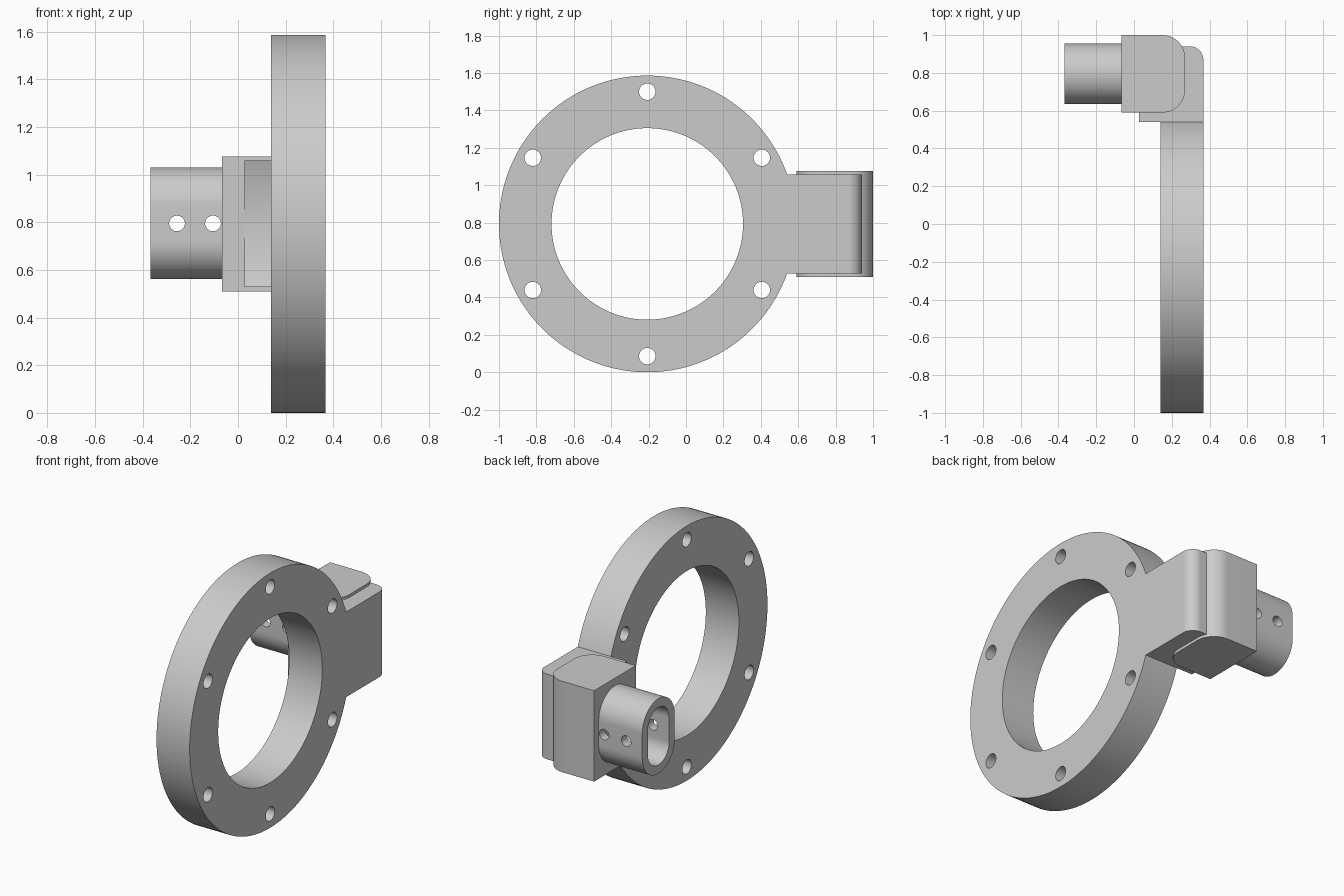
import bpy
import bmesh
import math
from mathutils import Vector

cube = bpy.data.objects.get("Cube")
if cube:
    bpy.data.objects.remove(cube, do_unlink=True)

grey = bpy.data.materials.new("plain_grey")
grey.use_nodes = True
COLOUR = (0.6, 0.6, 0.6, 1)
grey.diffuse_color = COLOUR
grey.node_tree.nodes["Principled BSDF"].inputs["Base Color"].default_value = COLOUR

RING_Y, MID_Z = -0.207, 0.793
RING_R = 0.793
X_IN, X_OUT = 0.139, 0.367


def arc(cx, cy, r, start, end, n):
    """Points along an arc, angles in degrees."""
    return [(cx + r * math.cos(math.radians(start + (end - start) * i / n)),
             cy + r * math.sin(math.radians(start + (end - start) * i / n)))
            for i in range(n + 1)]


def circle(cx, cy, r, n):
    return arc(cx, cy, r, 0, 360, n)[:-1]


def prism(name, outline, axis, low, high):
    """Extrude a flat outline along an axis; outline holds the other two axes in order."""
    def place(p, h):
        co = list(p)
        co.insert("xyz".index(axis), h)
        return Vector(co)

    bm = bmesh.new()
    face = bm.faces.new([bm.verts.new(place(p, low)) for p in outline])
    ext = bmesh.ops.extrude_face_region(bm, geom=[face])
    verts = [g for g in ext["geom"] if isinstance(g, bmesh.types.BMVert)]
    bmesh.ops.translate(bm, verts=verts, vec=place((0, 0), high - low))
    bmesh.ops.recalc_face_normals(bm, faces=bm.faces)
    mesh = bpy.data.meshes.new(name)
    bm.to_mesh(mesh)
    bm.free()
    mesh.materials.append(grey)
    obj = bpy.data.objects.new(name, mesh)
    bpy.context.collection.objects.link(obj)
    return obj


def combine(target, other, operation):
    """Apply a boolean and discard the helper."""
    mod = target.modifiers.new("combine", 'BOOLEAN')
    mod.operation, mod.object, mod.solver = operation, other, 'EXACT'
    bpy.context.view_layer.objects.active = target
    bpy.ops.object.modifier_apply(modifier=mod.name)
    bpy.data.objects.remove(other, do_unlink=True)


def smooth(obj):
    obj.data.shade_smooth()
    obj.data.set_sharp_from_angle(angle=math.radians(30))


def stadium(y, z, r, half_straight):
    return (arc(y, z + half_straight, r, 0, 180, 32)
            + arc(y, z - half_straight, r, 180, 360, 32))


# Side arm: rounded outer corner, hollowed to follow the ring's rim
arm_outline = ([(0.027, 0.4), (X_OUT, 0.4)]
               + arc(X_OUT - 0.07, 0.87, 0.07, 0, 90, 16) + [(0.027, 0.94)])
arm = prism("side_arm", arm_outline, "z", MID_Z - 0.265, MID_Z + 0.265)
rim = circle(RING_Y, MID_Z, RING_R, 160)
combine(arm, prism("rim_cutter", rim, "x", -0.3, X_IN), 'DIFFERENCE')

# Mounting ring joined to the arm, then bored and drilled
ring = prism("mounting_ring", rim, "x", X_IN, X_OUT)
combine(ring, arm, 'UNION')
combine(ring, prism("bore", circle(RING_Y, MID_Z, 0.512, 128), "x", -0.2, 0.6), 'DIFFERENCE')
for i in range(6):
    a = math.radians(30 + 60 * i)
    hole = circle(RING_Y + 0.707 * math.cos(a), MID_Z + 0.707 * math.sin(a), 0.044, 32)
    combine(ring, prism("bolt_hole", hole, "x", -0.2, 0.6), 'DIFFERENCE')
smooth(ring)

# Housing block with two rounded vertical edges
R = 0.12
block_outline = ([(-0.067, 0.59)] + arc(0.27 - R, 0.59 + R, R, -90, 0, 20)
                 + arc(0.27 - R, 1 - R, R, 0, 90, 20) + [(-0.067, 1)])
smooth(prism("housing_block", block_outline, "z", MID_Z - 0.283, MID_Z + 0.283))

# Hollow oblong socket with two cross holes
SOCKET_Y = 0.795
socket = prism("socket_tube", stadium(SOCKET_Y, MID_Z + 0.002, 0.16, 0.074),
               "x", -0.367, -0.067)
combine(socket, prism("socket_bore", stadium(SOCKET_Y, MID_Z + 0.002, 0.105, 0.074),
                      "x", -0.5, 0.1), 'DIFFERENCE')
for x in (-0.256, -0.105):
    combine(socket, prism("pin_hole", circle(x, MID_Z + 0.002, 0.033, 32), "y", 0.4, 1.2),
            'DIFFERENCE')
smooth(socket)
